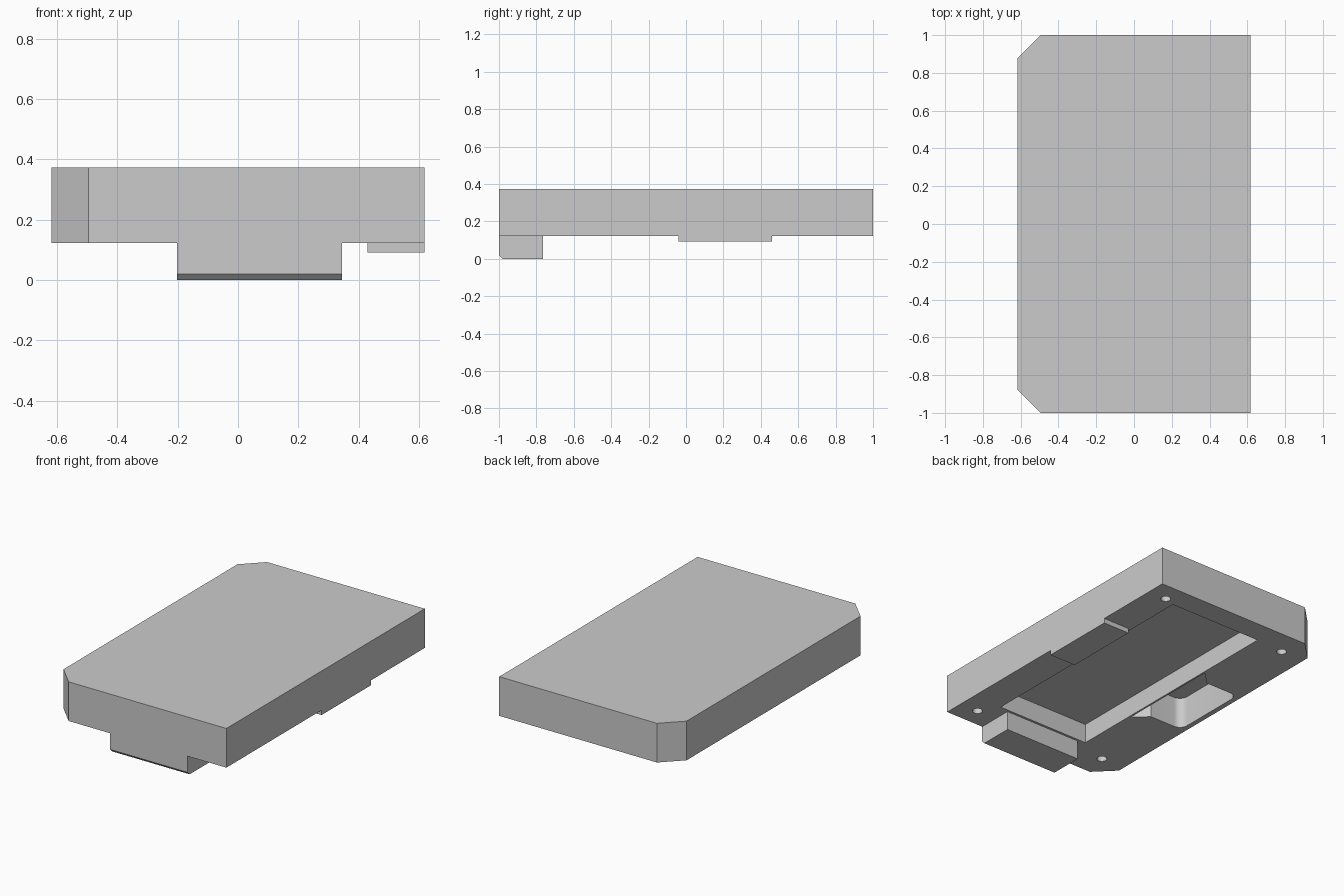
import bpy
import bmesh
import math
from mathutils import Vector

old = bpy.data.objects.get("Cube")
if old:
    bpy.data.objects.remove(old, do_unlink=True)

grey = bpy.data.materials.new("plain_grey")
grey.use_nodes = True
COLOUR = (0.6, 0.6, 0.6, 1)
grey.diffuse_color = COLOUR
grey.node_tree.nodes["Principled BSDF"].inputs["Base Color"].default_value = COLOUR

BASE, TOP = 0.123, 0.373   # underside and top of the main slab
BELOW = BASE - 0.1         # cutters start under the slab


def prism(name, outline, start, axis):
    """Extrude a closed outline of 3D points along an axis vector."""
    bm = bmesh.new()
    face = bm.faces.new([bm.verts.new(p) for p in outline])
    moved = bmesh.ops.extrude_face_region(bm, geom=[face])["geom"]
    verts = [v for v in moved if isinstance(v, bmesh.types.BMVert)]
    bmesh.ops.translate(bm, verts=verts, vec=axis)
    bmesh.ops.translate(bm, verts=bm.verts[:], vec=start)
    bmesh.ops.recalc_face_normals(bm, faces=bm.faces[:])
    mesh = bpy.data.meshes.new(name)
    bm.to_mesh(mesh)
    bm.free()
    mesh.materials.append(grey)
    obj = bpy.data.objects.new(name, mesh)
    bpy.context.collection.objects.link(obj)
    return obj


def upright(name, points, z0, z1):
    return prism(name, [(x, y, 0) for x, y in points],
                 Vector((0, 0, z0)), Vector((0, 0, z1 - z0)))


def rect(x0, x1, y0, y1):
    return [(x0, y0), (x1, y0), (x1, y1), (x0, y1)]


def arc(cx, cy, r, a0, a1, steps):
    angles = [math.radians(a0 + (a1 - a0) * i / steps) for i in range(steps + 1)]
    return [(cx + r * math.cos(a), cy + r * math.sin(a)) for a in angles]


def combine(target, tool, operation):
    """Apply a boolean and discard the tool object."""
    tool.hide_render = True
    mod = target.modifiers.new(operation.lower(), "BOOLEAN")
    mod.operation = operation
    mod.solver = "EXACT"
    mod.object = tool
    bpy.context.view_layer.objects.active = target
    bpy.ops.object.modifier_apply(modifier=mod.name)
    bpy.data.objects.remove(tool, do_unlink=True)


# Main slab with two cut corners
body = upright("housing", [(0.618, -1), (0.618, 1), (-0.495, 1),
                           (-0.618, 0.877), (-0.618, -0.877), (-0.495, -1)], BASE, TOP)

# Front block with a chamfered lower front edge
profile = [(-1, 0.02), (-0.98, 0), (-0.765, 0), (-0.765, BASE + 0.03), (-1, BASE + 0.03)]
front_block = prism("front_block", [(0, y, z) for y, z in profile],
                    Vector((-0.202, 0, 0)), Vector((0.547, 0, 0)))
combine(body, front_block, "UNION")

# Shallow side tab
combine(body, upright("side_tab", rect(0.43, 0.618, -0.04, 0.46), 0.092, BASE + 0.03), "UNION")

# Large rectangular pocket in the underside
combine(body, upright("main_pocket", rect(-0.25, 0.41, -0.75, 0.85), BELOW, 0.248), "DIFFERENCE")

# Deep side pocket: flared mouth, rounded far corners
half = [(-0.262, 0.345), (-0.35, 0.26)] + arc(-0.53, 0.205, 0.055, 90, 180, 8)
outline = half + [(x, -y) for x, y in reversed(half)]
combine(body, upright("side_pocket", outline, BELOW, 0.323), "DIFFERENCE")

# Four blind screw holes
for hx, hy in ((0.487, 0.875), (-0.45, 0.835)):
    for side in (1, -1):
        ring = arc(hx, side * hy, 0.03, 0, 360, 24)[:-1]
        combine(body, upright("screw_hole", ring, BELOW, 0.248), "DIFFERENCE")

# Smooth rounded walls, keep edges sharp
bpy.ops.object.select_all(action="DESELECT")
body.select_set(True)
bpy.context.view_layer.objects.active = body
bpy.ops.object.shade_smooth_by_angle(angle=math.radians(30))
